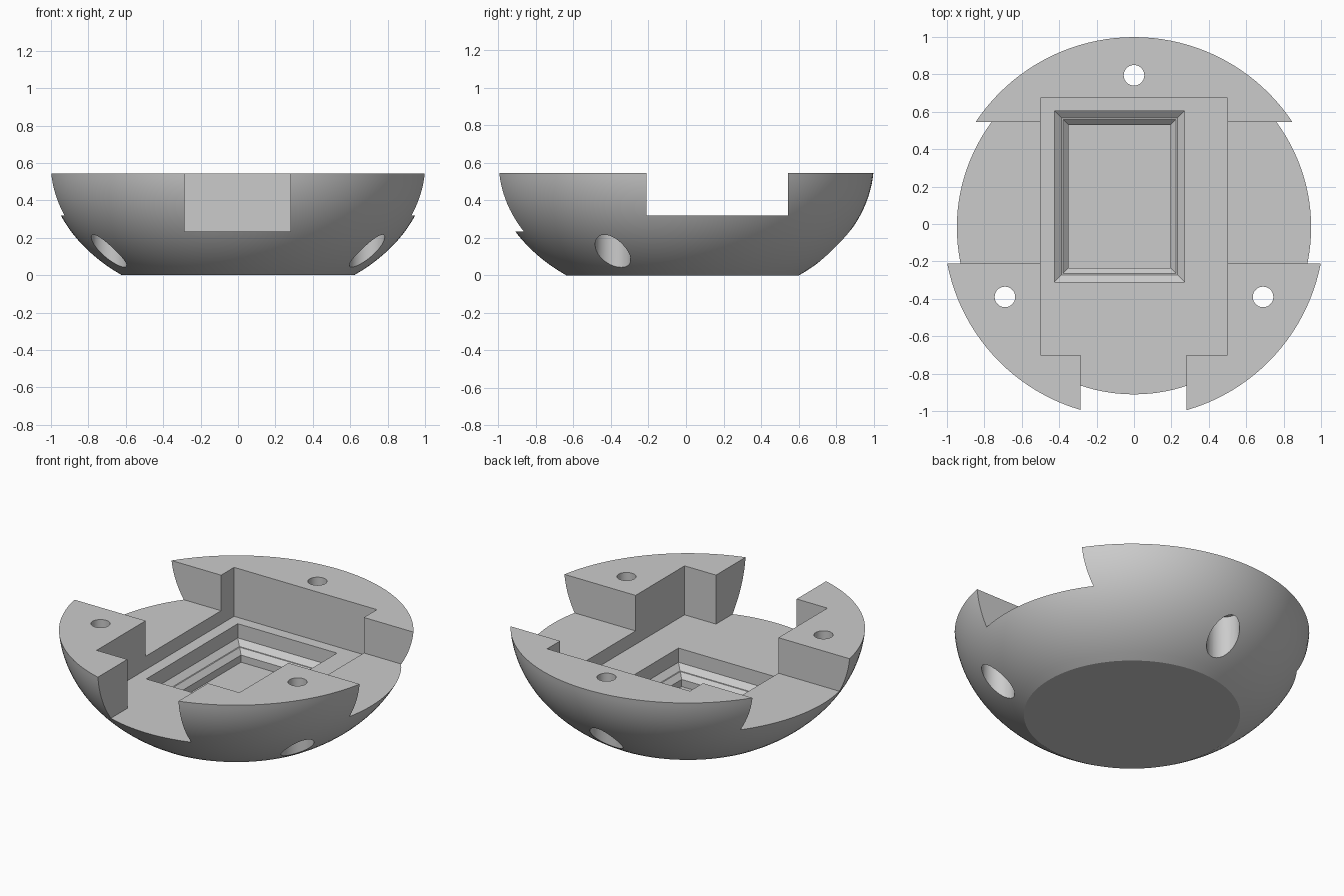
import bpy, bmesh, math
from mathutils import Matrix

if "Cube" in bpy.data.objects:
    bpy.data.objects.remove(bpy.data.objects["Cube"])

CY = -0.018          # centre of the round shell in y
TOP = 0.545          # rim height
FLOOR = 0.235        # pocket floor height

grey = bpy.data.materials.new("plain grey")
grey.diffuse_color = (0.6, 0.6, 0.6, 1)
grey.use_nodes = True
grey.node_tree.nodes["Principled BSDF"].inputs["Base Color"].default_value = grey.diffuse_color


def to_object(name, bm):
    bmesh.ops.recalc_face_normals(bm, faces=bm.faces)
    mesh = bpy.data.meshes.new(name)
    bm.to_mesh(mesh)
    bm.free()
    mesh.materials.append(grey)
    obj = bpy.data.objects.new(name, mesh)
    bpy.context.collection.objects.link(obj)
    return obj


def stack(name, rings):
    """Closed solid from a list of rings with equal point counts."""
    bm = bmesh.new()
    loops = [[bm.verts.new(p) for p in ring] for ring in rings]
    n = len(loops[0])
    for a, b in zip(loops, loops[1:]):
        for i in range(n):
            j = (i + 1) % n
            bm.faces.new((a[i], a[j], b[j], b[i]))
    bm.faces.new(loops[0][::-1])
    bm.faces.new(loops[-1])
    return to_object(name, bm)


def circle(x, y, z, r, n):
    return [(x + r * math.cos(2 * math.pi * i / n),
             y + r * math.sin(2 * math.pi * i / n), z) for i in range(n)]


def rect(x0, x1, y0, y1, z, inset=0):
    x0, x1, y0, y1 = x0 + inset, x1 - inset, y0 + inset, y1 - inset
    return [(x0, y0, z), (x1, y0, z), (x1, y1, z), (x0, y1, z)]


def box(name, x0, x1, y0, y1, z0, z1):
    return stack(name, [rect(x0, x1, y0, y1, z) for z in (z0, z1)])


# Shell: flattened ellipsoid bowl with a flat base and a flat rim
steps = 20
shell = stack("bowl_shell", [
    circle(0, CY, z, math.sqrt(1.04 - 1.82 * (z - 0.6) ** 2), 128)
    for z in (TOP * i / steps for i in range(steps + 1))])

# Cross channel, central pocket and front opening
cutters = [
    box("side_channel_cutter", -1.3, 1.3, -0.21, 0.545, 0.32, 1),
    box("pocket_cutter", -0.5, 0.5, -0.70, 0.675, FLOOR, 1),
    box("front_opening_cutter", -0.285, 0.28, -1.3, -0.6, FLOOR, 1),
]

# Stepped recess in the pocket floor: (height, inset) from bottom to top
recess = [(0.04, 0.075), (0.085, 0.075), (0.115, 0.045),
          (0.115, 0.037), (0.145, 0.0), (0.30, 0.0)]
cutters.append(stack("recess_cutter", [
    rect(-0.425, 0.27, -0.31, 0.605, z, inset) for z, inset in recess]))

# Three screw holes, counterbored from below
for x, y in ((0, 0.795), (0.69, -0.39), (-0.69, -0.39)):
    cutters.append(stack("screw_hole_cutter", [
        circle(x, y, z, r, 40) for z, r in
        ((-0.2, 0.095), (0.34, 0.095), (0.34, 0.055), (1, 0.055))]))

for cutter in cutters:
    cutter.hide_render = True
    mod = shell.modifiers.new(cutter.name, 'BOOLEAN')
    mod.operation = 'DIFFERENCE'
    mod.solver = 'EXACT'
    mod.object = cutter

# Apply the cuts, remove the cutters, smooth the curved surfaces
bpy.context.view_layer.objects.active = shell
for obj in bpy.context.selected_objects:
    obj.select_set(False)
shell.select_set(True)
for mod in list(shell.modifiers):
    bpy.ops.object.modifier_apply(modifier=mod.name)
for cutter in cutters:
    bpy.data.objects.remove(cutter, do_unlink=True)
bpy.ops.object.shade_smooth_by_angle(angle=math.radians(25))
